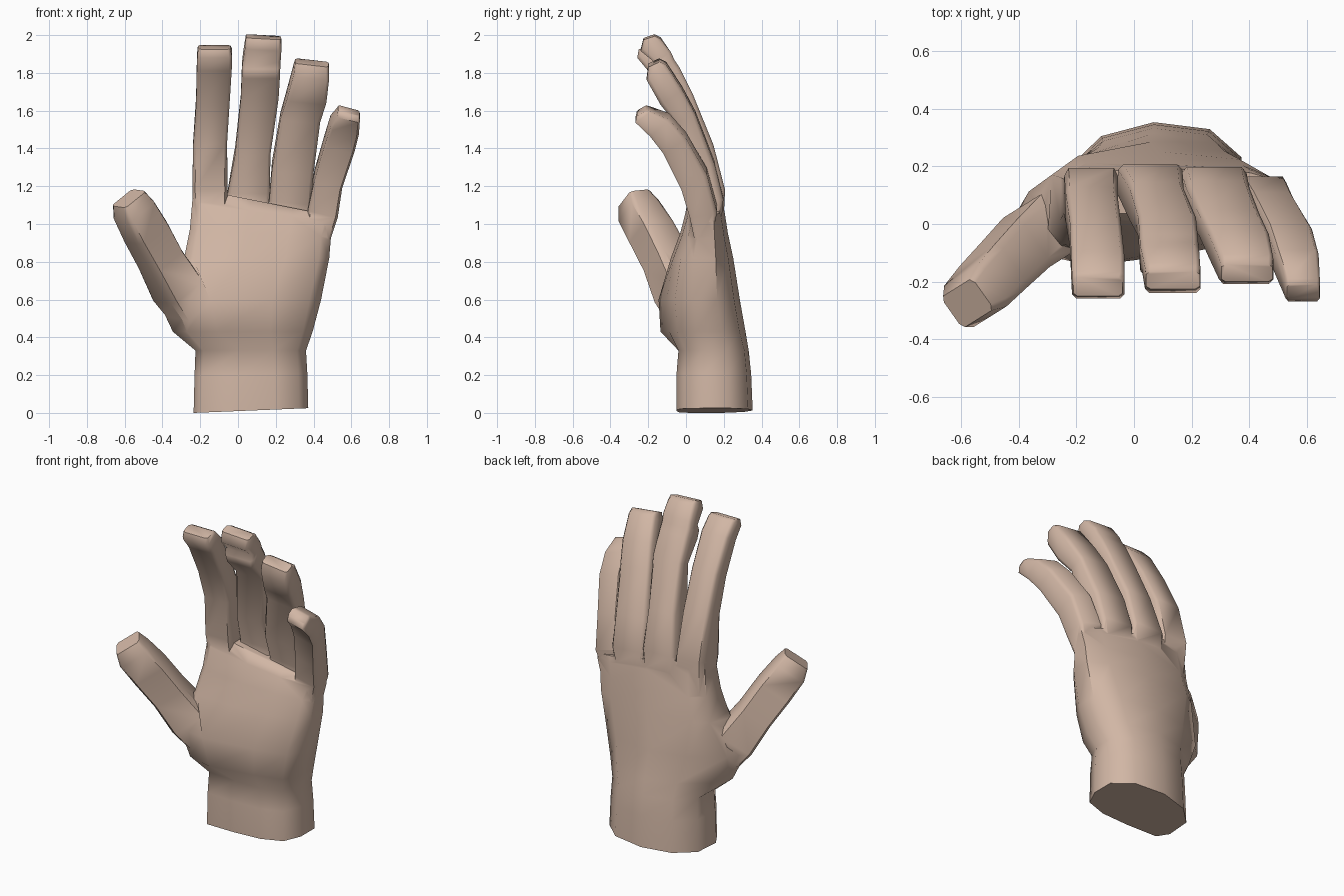
import bpy, bmesh
from mathutils import Vector

skin = bpy.data.materials.new("skin")
skin.diffuse_color = (0.64, 0.47, 0.375, 1)


def loft(name, rings):
    """Skin a list of equal-length point rings and cap both ends."""
    bm = bmesh.new()
    vs = [[bm.verts.new(p) for p in r] for r in rings]
    n = len(vs[0])
    for a, b in zip(vs, vs[1:]):
        for i in range(n):
            j = (i + 1) % n
            bm.faces.new((a[i], a[j], b[j], b[i]))
    bm.faces.new(vs[0][::-1])
    bm.faces.new(vs[-1])
    bmesh.ops.recalc_face_normals(bm, faces=bm.faces)
    me = bpy.data.meshes.new(name)
    bm.to_mesh(me)
    bm.free()
    me.materials.append(skin)
    ob = bpy.data.objects.new(name, me)
    bpy.context.collection.objects.link(ob)
    return ob


# chamfered box section shared by fingers and thumb
BOX = [(-1, -.7), (-.84, -1), (.84, -1), (1, -.7),
       (1, .7), (.84, 1), (-.84, 1), (-1, .7)]


def section(c, u, v):
    return [Vector(c) + Vector(u) * a + Vector(v) * b for a, b in BOX]


def finger(name, stations):
    """Station: left x, right x, front y, front z, back y, back z, sideways tilt."""
    rings = []
    for x0, x1, yf, zf, yb, zb, tilt in stations:
        c = ((x0 + x1) / 2, (yf + yb) / 2, (zf + zb) / 2)
        rings.append(section(c, ((x1 - x0) / 2, 0, -tilt),
                             (0, (yb - yf) / 2, (zb - zf) / 2)))
    return loft(name, rings)


# wrist, thumb-pad and knuckle outlines: flat in front, arched behind
WRIST = [(0, .22), (.07, .04), (.4, 0), (.7, 0), (.92, .1), (1, .36),
         (1, .7), (.82, .94), (.5, 1), (.2, .88), (.02, .62)]
PAD = [(0, .36), (.1, .1), (.32, 0), (.7, .1), (.93, .2), (1, .42),
       (1, .72), (.85, .93), (.56, 1), (.3, .89), (.07, .6)]
KNUCKLE = [(0, .18), (.06, .03), (.4, 0), (.7, .04), (.93, .16), (1, .36),
           (1, .72), (.85, .92), (.5, 1), (.12, .96), (0, .76)]
palm_levels = [  # outline, z, left, right, front, back, rise to the right
    (WRIST, .0, -.235, .372, -.05, .353, .025),
    (WRIST, .2, -.23, .367, -.05, .345, .01),
    (WRIST, .33, -.225, .36, -.04, .332, 0),
    (PAD, .43, -.345, .395, -.135, .315, 0),
    (PAD, .60, -.425, .44, -.145, .285, 0),
    (KNUCKLE, .82, -.285, .483, -.08, .25, 0),
    (KNUCKLE, .97, -.255, .492, -.03, .222, -.04),
    (KNUCKLE, 1.11, -.243, .515, .0, .205, -.10),
    (KNUCKLE, 1.19, -.235, .515, .035, .19, -.15),
]
hand = loft("hand", [[Vector((x0 + (x1 - x0) * u, yf + (yb - yf) * v, z + rise * u))
                      for u, v in outline]
                     for outline, z, x0, x1, yf, yb, rise in palm_levels])

parts = []
parts.append(finger("index_finger", [
    (-.23, -.06, .04, .95, .18, .95, 0),
    (-.242, -.055, .0, 1.18, .195, 1.19, 0),
    (-.237, -.058, -.015, 1.42, .13, 1.45, 0),
    (-.222, -.045, -.10, 1.62, .02, 1.68, 0),
    (-.218, -.033, -.20, 1.81, -.095, 1.87, 0),
    (-.215, -.033, -.258, 1.88, -.165, 1.94, 0),
    (-.21, -.04, -.25, 1.925, -.185, 1.948, 0)]))
parts.append(finger("middle_finger", [
    (-.04, .155, .07, .95, .195, .95, 0),
    (-.055, .168, .08, 1.16, .207, 1.18, 0),
    (-.015, .172, -.01, 1.36, .145, 1.42, 0),
    (.015, .215, -.055, 1.66, .035, 1.69, 0),
    (.02, .222, -.16, 1.77, -.035, 1.83, 0),
    (.022, .224, -.18, 1.82, -.062, 1.87, 0),
    (.026, .226, -.165, 1.855, -.08, 1.91, 0),
    (.038, .23, -.24, 1.92, -.135, 1.985, .005),
    (.042, .228, -.225, 1.98, -.165, 2.0, .005)]))
parts.append(finger("ring_finger", [
    (.175, .35, .06, .92, .18, .92, 0),
    (.165, .39, .06, 1.11, .198, 1.14, .01),
    (.18, .4, -.01, 1.27, .15, 1.33, .01),
    (.225, .435, -.055, 1.54, .05, 1.59, .01),
    (.26, .468, -.135, 1.64, -.02, 1.72, .01),
    (.295, .483, -.208, 1.77, -.105, 1.85, .01),
    (.303, .48, -.20, 1.84, -.14, 1.868, .01)]))
parts.append(finger("little_finger", [
    (.37, .48, .05, .9, .13, .9, .01),
    (.37, .528, .02, 1.05, .165, 1.08, .02),
    (.405, .552, -.025, 1.2, .11, 1.28, .02),
    (.46, .617, -.12, 1.39, .0, 1.47, .02),
    (.49, .64, -.19, 1.48, -.09, 1.57, .02),
    (.525, .645, -.268, 1.55, -.19, 1.61, .015),
    (.53, .643, -.26, 1.585, -.21, 1.615, .015)]))

# thumb: centre, half width and half thickness along a leaning, twisted path
u = Vector((.64, .40, .52)).normalized()
v = Vector((-.42, -.38, .82)).cross(u).normalized()
path = [((-.20, .05, .44), .08, .08), ((-.32, -.03, .65), .115, .115),
        ((-.41, -.105, .81), .102, .10), ((-.49, -.185, .96), .105, .094),
        ((-.55, -.25, 1.07), .098, .088), ((-.578, -.275, 1.135), .078, .066)]
parts.append(loft("thumb", [section(c, u * w, v * t) for c, w, t in path]))

# fuse everything into one skin
bpy.context.view_layer.objects.active = hand
hand.select_set(True)
for p in parts:
    m = hand.modifiers.new("join", 'BOOLEAN')
    m.operation = 'UNION'
    m.solver = 'EXACT'
    m.object = p
    bpy.ops.object.modifier_apply(modifier=m.name)
    bpy.data.objects.remove(p)
bpy.ops.object.shade_smooth_by_angle(angle=1.0)
